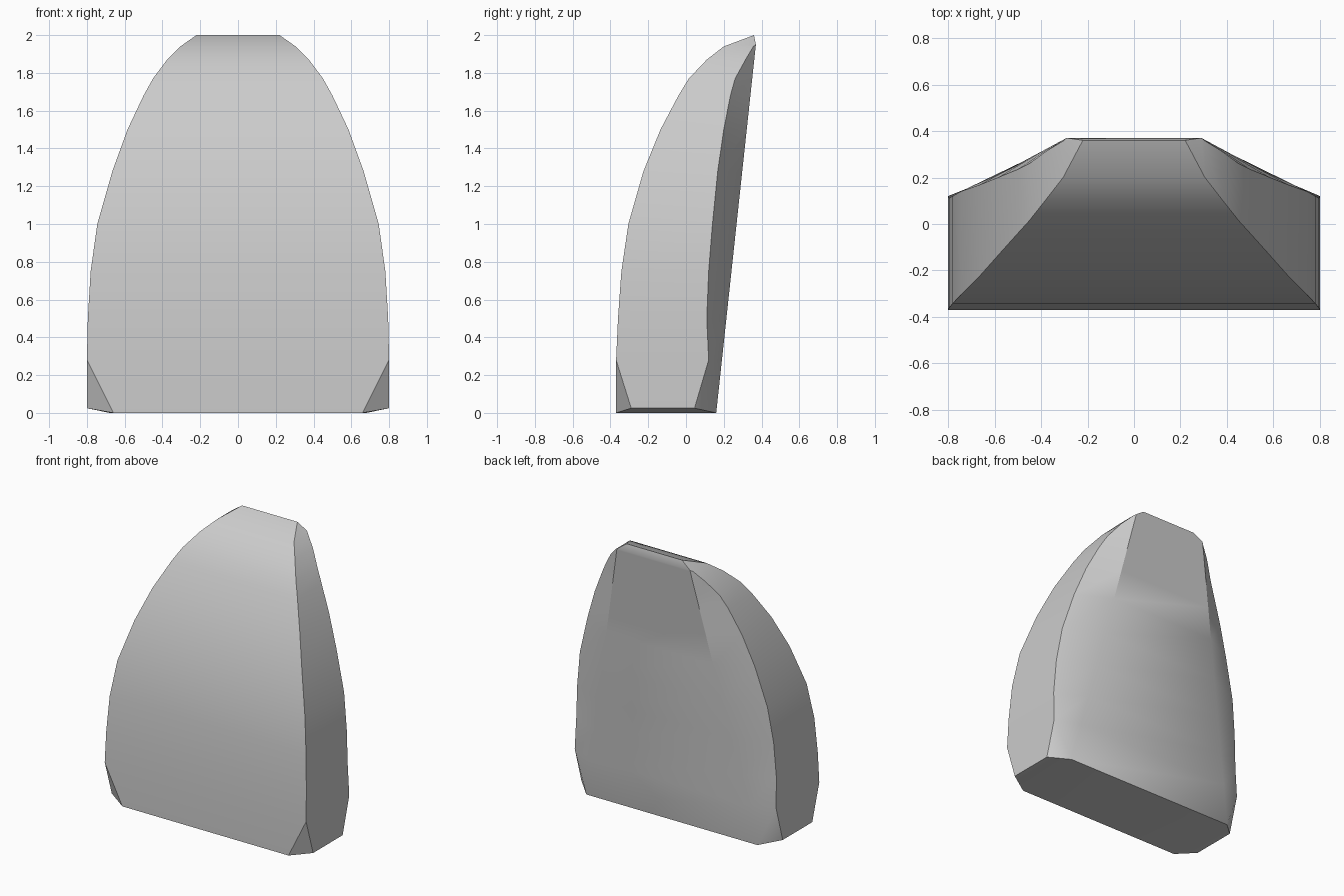
import bpy
import bmesh
import math
from mathutils import Vector

cube = bpy.data.objects.get("Cube")
if cube:
    bpy.data.objects.remove(cube, do_unlink=True)

# Profile rows: height, half width, front y, rear side crease y
ROWS = [
    (0.28, 0.80, -0.37, 0.12),
    (0.50, 0.795, -0.36, 0.11),
    (0.75, 0.78, -0.342, 0.12),
    (1.00, 0.745, -0.305, 0.14),
    (1.28, 0.665, -0.225, 0.168),
    (1.50, 0.585, -0.135, 0.20),
    (1.68, 0.50, -0.04, 0.235),
    (1.77, 0.45, 0.015, 0.26),
    (1.87, 0.375, 0.11, 0.315),
    (1.94, 0.305, 0.20, 0.357),
]
BACK_LOW = Vector((0.68, 0.16, 0))
BACK_TOP = Vector((0.29, 0.37, 1.95))

bm = bmesh.new()


def face(points):
    bm.faces.new([bm.verts.new(p) for p in points])


def flip(p):
    return Vector((-p[0], p[1], p[2]))


def both(*points):
    """A face and its mirror image."""
    face(points)
    face([flip(p) for p in reversed(points)])


def across(a, b):
    """A face spanning the centre between two points and their mirrors."""
    face([a, b, flip(b), flip(a)])


# Front edge, side crease and flat back edge at each row
rings = []
for z, w, front, crease in ROWS:
    back = BACK_LOW.lerp(BACK_TOP, z / BACK_TOP.z)
    rings.append((Vector((w, front, z)), Vector((w, crease, z)), back))
rings.append((Vector((0.22, 0.36, 2.0)), BACK_TOP, BACK_TOP))

# Curved shell
for (f0, c0, b0), (f1, c1, b1) in zip(rings, rings[1:]):
    across(f0, f1)
    both(f0, c0, c1, f1)
    if b1 is c1:
        both(c0, b0, b1)
    else:
        both(c0, b0, b1, c1)
    across(b0, b1)
across(rings[-1][0], BACK_TOP)

# Chamfered foot
f0, c0, b0 = rings[0]
foot_front = Vector((0.66, -0.37, 0))
side_front = Vector((0.80, -0.29, 0.025))
side_back = Vector((0.80, 0.045, 0.025))
across(foot_front, f0)
both(foot_front, side_front, f0)
both(side_front, side_back, c0, f0)
both(side_back, BACK_LOW, c0)
both(BACK_LOW, b0, c0)
across(BACK_LOW, b0)
both(foot_front, side_front, side_back, BACK_LOW)
across(foot_front, BACK_LOW)

bmesh.ops.remove_doubles(bm, verts=bm.verts, dist=0.0005)
bmesh.ops.recalc_face_normals(bm, faces=bm.faces)
mesh = bpy.data.meshes.new("curved_panel")
bm.to_mesh(mesh)
bm.free()

panel = bpy.data.objects.new("curved_panel", mesh)
bpy.context.collection.objects.link(panel)

# Plain grey
grey = bpy.data.materials.new("light_grey")
grey.use_nodes = True
colour = (0.6, 0.6, 0.6, 1)
grey.diffuse_color = colour
grey.node_tree.nodes["Principled BSDF"].inputs["Base Color"].default_value = colour
mesh.materials.append(grey)

bpy.ops.object.select_all(action="DESELECT")
panel.select_set(True)
bpy.context.view_layer.objects.active = panel
bpy.ops.object.shade_smooth_by_angle(angle=math.radians(30))
